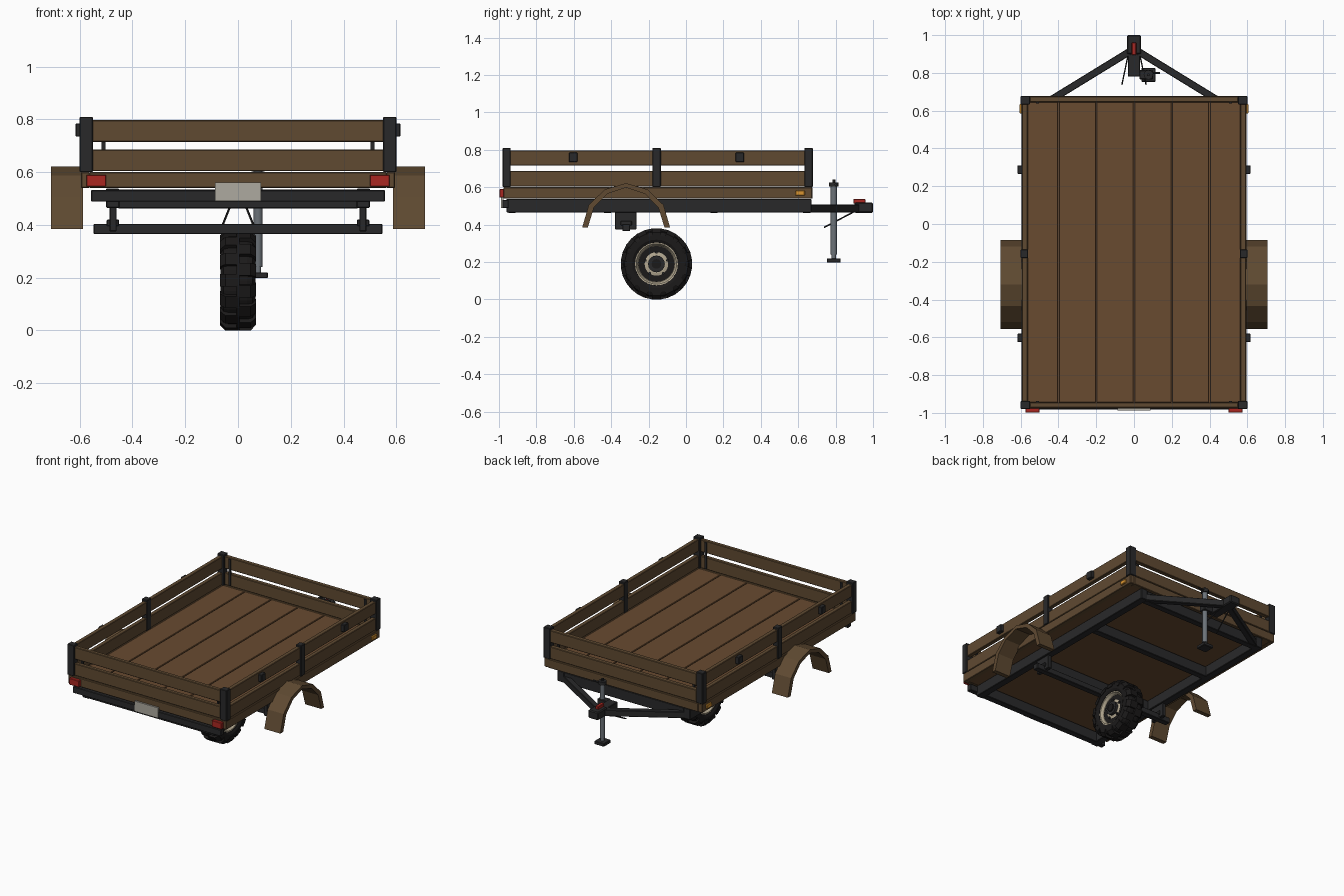
import bpy, bmesh
from math import pi, cos, sin
from mathutils import Vector, Matrix

if "Cube" in bpy.data.objects:
    bpy.data.objects.remove(bpy.data.objects["Cube"])


def mat(name, r, g, b):
    m = bpy.data.materials.new(name)
    m.diffuse_color = (r, g, b, 1)
    m.use_nodes = True
    m.node_tree.nodes["Principled BSDF"].inputs["Base Color"].default_value = m.diffuse_color
    return m


FLOOR = mat("floor_wood", .14, .07, .03)
WOOD = mat("side_wood", .115, .068, .031)
METAL = mat("dark_metal", .022, .022, .023)
RUBBER = mat("rubber", .011, .010, .010)
RIM = mat("rim_cream", .45, .39, .28)
STEEL = mat("steel", .15, .17, .19)
RED = mat("red_lens", .4, .02, .015)
AMBER = mat("amber_lens", .7, .3, .03)
PLATE = mat("plate", .42, .40, .35)


def finish(bm, name, m, bevel=0, smooth=False):
    bmesh.ops.recalc_face_normals(bm, faces=bm.faces)
    me = bpy.data.meshes.new(name)
    bm.to_mesh(me)
    bm.free()
    me.materials.append(m)
    ob = bpy.data.objects.new(name, me)
    bpy.context.collection.objects.link(ob)
    if smooth:
        for p in me.polygons:
            p.use_smooth = len(p.vertices) == 4
    if bevel:
        b = ob.modifiers.new("bevel", 'BEVEL')
        b.width, b.segments = bevel, 1
    return ob


def box(name, x, y, z, m, bevel=.003):
    bm = bmesh.new()
    size = Vector((x[1] - x[0], y[1] - y[0], z[1] - z[0]))
    mid = Vector((x[0] + x[1], y[0] + y[1], z[0] + z[1])) / 2
    bmesh.ops.create_cube(bm, size=1, matrix=Matrix.Translation(mid) @ Matrix.Diagonal(size.to_4d()))
    return finish(bm, name, m, bevel)


def pair(s, a, b):
    return tuple(sorted((s * a, s * b)))


def rod(name, a, b, r, m, seg=12):
    a, b = Vector(a), Vector(b)
    bm = bmesh.new()
    M = Matrix.Translation((a + b) / 2) @ (b - a).to_track_quat('Z', 'Y').to_matrix().to_4x4()
    bmesh.ops.create_cone(bm, cap_ends=True, segments=seg, radius1=r, radius2=r, depth=(b - a).length, matrix=M)
    return finish(bm, name, m, smooth=seg > 8)


def beam(name, a, b, w, h, m):
    a, b = Vector(a), Vector(b)
    M = Matrix.Translation((a + b) / 2) @ (b - a).to_track_quat('Y', 'Z').to_matrix().to_4x4()
    bm = bmesh.new()
    bmesh.ops.create_cube(bm, size=1, matrix=M @ Matrix.Diagonal((w, (b - a).length, h, 1)))
    return finish(bm, name, m, .003)


def prism(bm, pts, vec):
    # extrude a closed outline along a vector
    f = bm.faces.new([bm.verts.new(p) for p in pts])
    r = bmesh.ops.extrude_face_region(bm, geom=[f])
    bmesh.ops.translate(bm, vec=vec, verts=[v for v in r['geom'] if isinstance(v, bmesh.types.BMVert)])


def lathe(name, prof, centre, seg, m):
    # spin (x, radius) points around the wheel axis
    bm = bmesh.new()
    rings = []
    for x, r in prof:
        rings.append([bm.verts.new((x, centre[1] + r * cos(2 * pi * i / seg), centre[2] + r * sin(2 * pi * i / seg)))
                      for i in range(seg)])
    for a, b in zip(rings, rings[1:]):
        for i in range(seg):
            j = (i + 1) % seg
            bm.faces.new((a[i], a[j], b[j], b[i]))
    bm.faces.new(rings[0])
    bm.faces.new(rings[-1])
    return finish(bm, name, m)


# floor planks and surrounding trim
for i in range(6):
    x = -.6 + i * .2
    lo, hi = max(x + .002, -.565), min(x + .198, .565)
    box("floor_plank", (lo, hi), (-.945, .645), (.546, .598), FLOOR)
box("floor_underside", (-.57, .57), (-.95, .65), (.541, .549), FLOOR, 0)
for s in (-1, 1):
    box("floor_side_trim", pair(s, .562, .595), (-.975, .675), (.54, .6), WOOD)
for y in ((-.977, -.944), (.644, .677)):
    box("floor_end_trim", (-.564, .564), y, (.54, .6), WOOD)

# side, front and tail boards
for z in ((.604, .686), (.715, .797)):
    for s in (-1, 1):
        box("side_board", pair(s, .563, .592), (-.945, .64), z, WOOD)
    for y in ((-.972, -.945), (.645, .675)):
        box("end_board", (-.552, .552), y, z, WOOD)

# posts, clips, hinges, lights
for s in (-1, 1):
    for y in ((-.98, -.937), (.633, .678)):
        box("corner_post", pair(s, .55, .6), y, (.6, .81), METAL)
    box("middle_post", pair(s, .56, .601), (-.18, -.135), (.6, .81), METAL)
    for y in (-.603, .288):
        box("side_clip", pair(s, .588, .616), (y - .023, y + .023), (.735, .785), METAL)
    for y in (-.942, .642):
        box("board_hinge", pair(s, .503, .518), (y - .005, y + .005), (.61, .79), METAL, 0)
    box("tail_light", pair(s, .5, .575), (-.998, -.974), (.545, .59), RED)
    box("side_marker", pair(s, .59, .606), (.585, .635), (.555, .582), AMBER)
box("number_plate", (-.088, .088), (-.988, -.976), (.49, .56), PLATE, 0)

# chassis
for s in (-1, 1):
    box("chassis_rail", pair(s, .45, .5), (-.96, .67), (.465, .538), METAL)
    beam("drawbar_arm", (s * .46, .645, .487), (s * .015, .918, .487), .038, .043, METAL)
for y in (-.93, -.42, .15, .645):
    box("chassis_crossmember", (-.455, .455), (y - .022, y + .022), (.463, .535), METAL)
box("rear_bar", (-.557, .557), (-.982, -.948), (.488, .532), METAL)

# axle and brackets
box("axle", (-.547, .547), (-.34, -.3), (.365, .404), METAL)
for s in (-1, 1):
    box("axle_bracket", pair(s, .46, .487), (-.38, -.265), (.375, .47), METAL)
    box("axle_clamp", pair(s, .451, .498), (-.35, -.29), (.395, .42), METAL)

# fenders
outer = [(.235, .385), (.2, .505), (.115, .588), (0, .622)]
inner = [(.205, .385), (.172, .492), (.1, .565), (0, .598)]
arch = [(-a, z) for a, z in outer] + [p for p in outer[-2::-1]]
arch += inner + [(-a, z) for a, z in inner[-2::-1]]
for s in (-1, 1):
    bm = bmesh.new()
    prism(bm, [(s * .587, -.32 + y, z) for y, z in arch], (s * .121, 0, 0))
    finish(bm, "fender", WOOD)

# coupler, handle and safety cables
box("drawbar_tongue", (-.032, .032), (.78, .99), (.465, .508), METAL)
box("coupler_head", (-.038, .038), (.9, 1.0), (.463, .518), METAL, .006)
box("coupler_handle", (-.012, .012), (.895, .96), (.512, .537), RED)
for s in (-1, 1):
    rod("safety_cable", (s * .03, .9, .47), (s * .064, .738, .385), .004, METAL, 6)

# jack stand
JX, JY = .076, .79
box("jack_foot", (JX - .037, JX + .037), (JY - .037, JY + .037), (.198, .22), METAL)
rod("jack_inner_tube", (JX, JY, .215), (JX, JY, .3), .012, STEEL)
rod("jack_outer_tube", (JX, JY, .24), (JX, JY, .61), .017, STEEL, 16)
box("jack_clamp", (.03, .1), (JY - .024, JY + .024), (.467, .506), METAL)
rod("jack_cap", (JX, JY, .603), (JX, JY, .626), .025, METAL)
rod("jack_knob", (JX, JY, .62), (JX, JY, .642), .008, METAL, 8)
rod("jack_crank", (JX, JY + .01, .615), (.138, JY + .01, .615), .006, METAL, 8)

# wheel under the middle: tyre, lugs, rim, hub, bolts
W = Vector((0, -.158, .19))
half = [(.035, .112), (.058, .115), (.066, .13), (.066, .152), (.055, .172), (.035, .178)]
lathe("tyre", [(-x, r) for x, r in half] + half[::-1], W, 28, RUBBER)
bm = bmesh.new()
lug = [(-.006, .17), (-.006, .19), (.048, .19), (.069, .168), (.069, .145), (.05, .145)]
for s in (-1, 1):
    for i in range(14):
        t = 2 * pi * (i + (.5 if s > 0 else 0)) / 14
        rad, tan = Vector((0, cos(t), sin(t))), Vector((0, -sin(t), cos(t)))
        prism(bm, [W + Vector((s * x, 0, 0)) + rad * r - tan * .024 for x, r in lug], tan * .048)
finish(bm, "tyre_lugs", RUBBER)
lathe("rim", [(-.03, .04), (-.03, .1), (-.054, .108), (-.056, .116), (.056, .116), (.054, .108),
              (.036, .098), (.03, .085), (.038, .05), (.038, .03)], W, 28, RIM)
rod("hub", W + Vector((-.045, 0, 0)), W + Vector((.056, 0, 0)), .045, METAL, 16)
rod("hub_cap", W + Vector((.05, 0, 0)), W + Vector((.064, 0, 0)), .026, RUBBER, 12)
for i in range(5):
    t = 2 * pi * i / 5 + pi / 2
    p = W + Vector((0, .062 * cos(t), .062 * sin(t)))
    rod("wheel_bolt", p + Vector((.03, 0, 0)), p + Vector((.046, 0, 0)), .008, METAL, 6)
